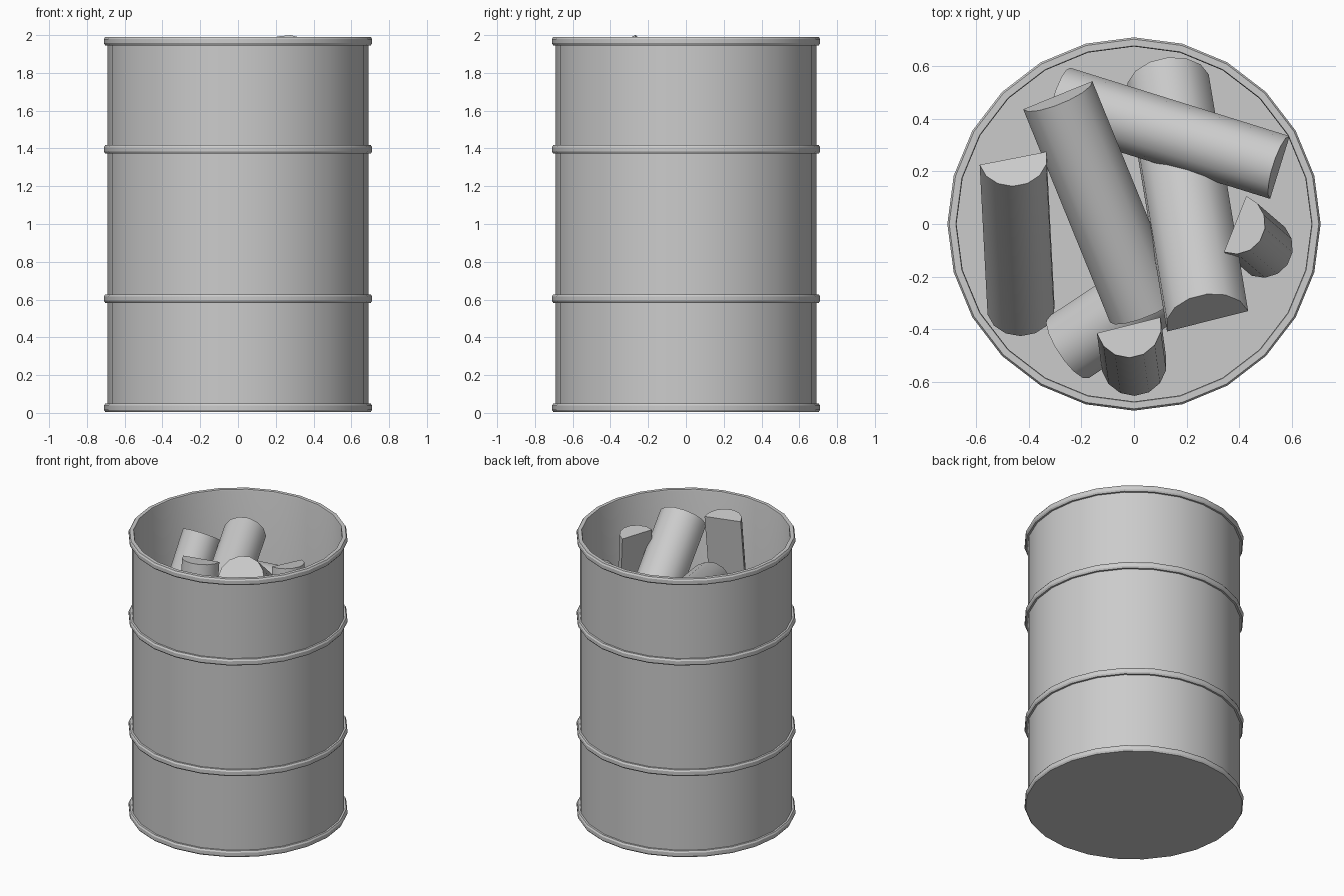
import bpy, bmesh, math
from mathutils import Vector

if "Cube" in bpy.data.objects:
    bpy.data.objects.remove(bpy.data.objects["Cube"])


def finish(name, bm, angle):
    bmesh.ops.recalc_face_normals(bm, faces=bm.faces)
    mesh = bpy.data.meshes.new(name)
    bm.to_mesh(mesh)
    bm.free()
    ob = bpy.data.objects.new(name, mesh)
    bpy.context.collection.objects.link(ob)
    bpy.ops.object.select_all(action='DESELECT')
    ob.select_set(True)
    bpy.context.view_layer.objects.active = ob
    bpy.ops.object.shade_smooth_by_angle(angle=math.radians(angle))
    return ob


def lathe(name, profile, sides=24):
    # profile starts and ends on the axis
    bm = bmesh.new()
    vs = [bm.verts.new((r, 0, z)) for r, z in profile]
    es = [bm.edges.new(p) for p in zip(vs, vs[1:])]
    bmesh.ops.spin(bm, geom=vs + es, cent=(0, 0, 0), axis=(0, 0, 1),
                   angle=2 * math.pi, steps=sides, use_duplicate=False)
    bmesh.ops.remove_doubles(bm, verts=bm.verts, dist=0.0005)
    return finish(name, bm, 30)


def bulge(z, half=0.022):
    return [(0.69, z - half), (0.703, z - half), (0.71, z - half * 0.5),
            (0.71, z + half * 0.5), (0.703, z + half), (0.69, z + half)]


# Drum shell with rolled rims and two ribs, open at the top
profile = [(0, 0.005), (0.69, 0.005)]
for z in (0.027, 0.605, 1.395, 1.968):
    profile += bulge(z)
profile += [(0.678, 1.99), (0.675, 1.98), (0.675, 0.03), (0, 0.03)]
lathe("drum", profile)


def split_log(name, high, low, r, bark=(0, 0, 1), segs=7):
    # half-round log between two chord centres; bark side faces 'bark'
    high, low = Vector(high), Vector(low)
    d = (high - low).normalized()
    u = Vector(bark)
    u = (u - d * u.dot(d)).normalized()
    v = d.cross(u)
    bm = bmesh.new()
    rings = []
    for c in (low, high):
        ring = []
        for i in range(segs + 1):
            a = math.pi * (i / segs - 0.5)
            ring.append(bm.verts.new(c + r * (math.cos(a) * u + math.sin(a) * v)))
        rings.append(ring)
    a, b = rings
    bm.faces.new(a)
    bm.faces.new(b)
    n = segs + 1
    for i in range(n):
        j = (i + 1) % n
        bm.faces.new((a[i], a[j], b[j], b[i]))
    finish(name, bm, 35)


# Firewood piled inside
split_log("leaning_log", (0.28, -0.37, 1.878), (0.13, 0.53, 1.11), 0.16, (-0.1, 0, 1))
split_log("upper_log", (-0.29, 0.49, 1.72), (0.04, -0.32, 1.50), 0.142)
split_log("back_log", (0.555, 0.215, 1.62), (-0.28, 0.475, 1.42), 0.125)
split_log("left_log", (-0.46, 0.25, 1.76), (-0.43, -0.32, 0.95), 0.13, (0.1, 0, 1))
split_log("right_log", (0.385, 0.0, 1.88), (0.49, -0.09, 0.70), 0.115, (1, -0.4, 0))
split_log("front_log", (-0.02, -0.385, 1.95), (0.0, -0.53, 0.90), 0.125, (0.25, -1, 0))
split_log("lower_log", (0.28, -0.12, 1.20), (-0.25, -0.47, 1.0), 0.14)
